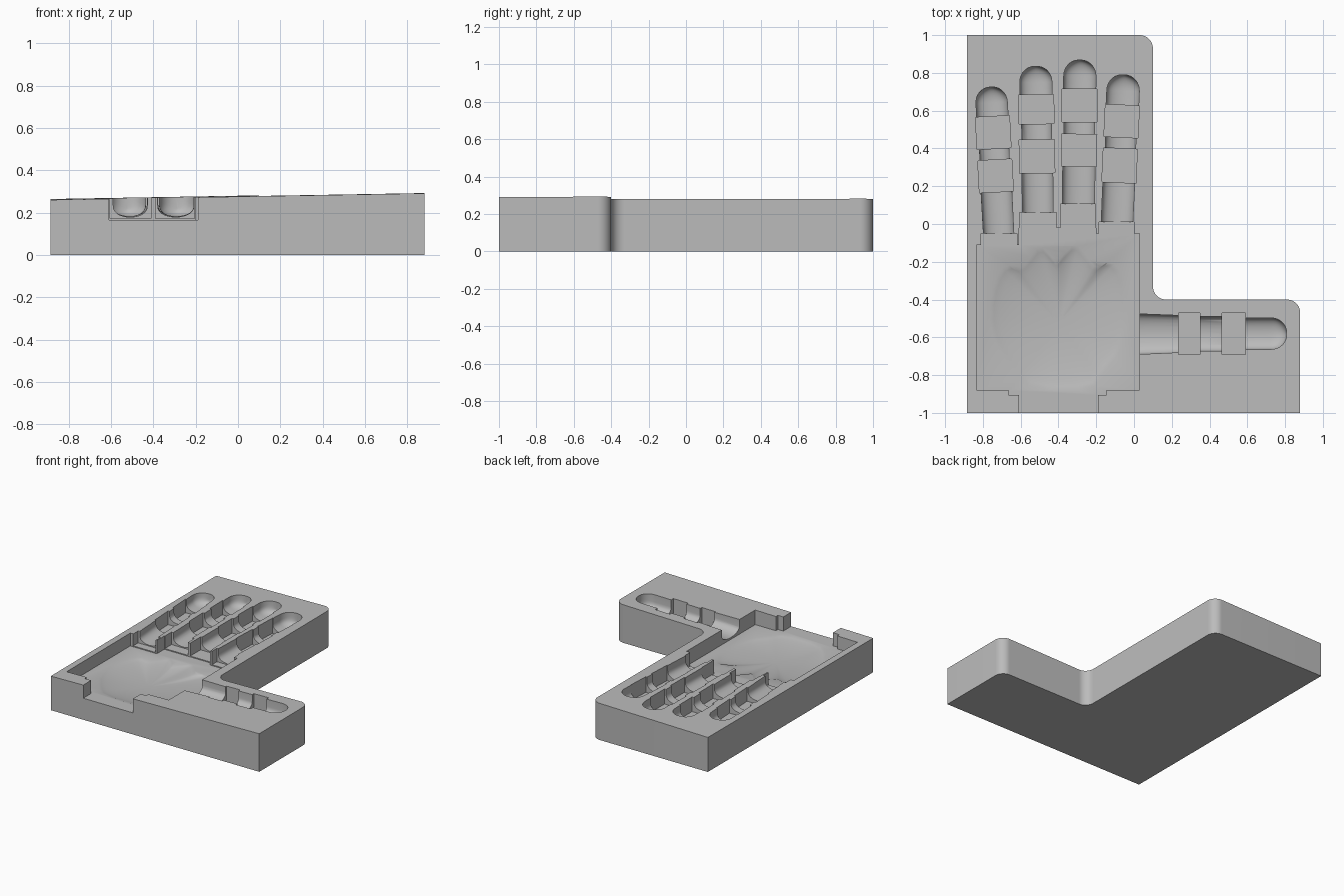
import bpy, bmesh, math
from mathutils import Vector, Matrix

cube = bpy.data.objects.get("Cube")
if cube:
    bpy.data.objects.remove(cube)

TOP, FLOOR = 0.42, 0.165

grey = bpy.data.materials.new("mould grey")
grey.use_nodes = True
grey.diffuse_color = (0.5, 0.5, 0.5, 1)
grey.node_tree.nodes["Principled BSDF"].inputs["Base Color"].default_value = (0.5, 0.5, 0.5, 1)


def make(name, bm):
    bmesh.ops.recalc_face_normals(bm, faces=bm.faces)
    mesh = bpy.data.meshes.new(name)
    bm.to_mesh(mesh)
    bm.free()
    mesh.materials.append(grey)
    ob = bpy.data.objects.new(name, mesh)
    bpy.context.collection.objects.link(ob)
    return ob


def loft(name, rings, matrix=Matrix()):
    """Closed skin through rings with equal point counts."""
    bm = bmesh.new()
    vs = [[bm.verts.new(matrix @ Vector(p)) for p in ring] for ring in rings]
    n = len(vs[0])
    for a, b in zip(vs, vs[1:]):
        for i in range(n):
            j = (i + 1) % n
            bm.faces.new((a[i], a[j], b[j], b[i]))
    bm.faces.new(vs[0])
    bm.faces.new(vs[-1])
    return make(name, bm)


def prism(name, outline, z0, z1, matrix=Matrix()):
    return loft(name, [[(x, y, z) for x, y in outline] for z in (z0, z1)], matrix)


def box(name, x0, x1, y0, y1, z0, matrix=Matrix()):
    return prism(name, [(x0, y0), (x1, y0), (x1, y1), (x0, y1)], z0, TOP, matrix)


def arc(cx, cy, r, a0, a1, n=10):
    angles = [math.radians(a0 + (a1 - a0) * i / n) for i in range(n + 1)]
    return [(cx + r * math.cos(a), cy + r * math.sin(a)) for a in angles]


# L-shaped block with rounded corners and a slightly sloping top
outline = [(-0.885, -1), (0.88, -1)]
outline += arc(0.81, -0.47, 0.07, 0, 90)
outline += arc(0.17, -0.33, 0.07, 270, 180)
outline += arc(0.03, 0.93, 0.07, 0, 90)
outline += [(-0.885, 1)]
block = loft("hand_mould_block", [
    [(x, y, 0) for x, y in outline],
    [(x, y, 0.278 + 0.0175 * x + 0.002 * y) for x, y in outline]])

cutters = []

# Palm tray, wrist channel and side slots in one outline
cutters.append(prism("palm_cutter", [
    (-0.61, -1.1), (-0.19, -1.1), (-0.19, -0.905), (-0.145, -0.905),
    (-0.145, -0.88), (0.03, -0.88), (0.03, -0.05), (-0.2, -0.05),
    (-0.2, -0.02), (-0.61, -0.02), (-0.61, -0.11), (-0.835, -0.11),
    (-0.835, -0.88), (-0.665, -0.88), (-0.665, -0.905), (-0.61, -0.905)], FLOOR, TOP))

# Shallow palm hollow with four lobes toward the fingers
shape = [(-0.53, -0.88), (-0.22, -0.88), (-0.17, -0.79), (-0.07, -0.68), (-0.03, -0.5),
         (-0.05, -0.28), (-0.12, -0.19), (-0.2, -0.24), (-0.25, -0.17), (-0.31, -0.1),
         (-0.38, -0.17), (-0.41, -0.21), (-0.44, -0.17), (-0.5, -0.11), (-0.56, -0.19),
         (-0.61, -0.24), (-0.68, -0.21), (-0.74, -0.3), (-0.77, -0.47), (-0.74, -0.63),
         (-0.63, -0.79)]
smooth = []
for i in range(len(shape)):
    a, b, c = (Vector(shape[(i + k) % len(shape)]) for k in (-1, 0, 1))
    smooth += [b * 0.75 + a * 0.25, b * 0.75 + c * 0.25]
center = Vector((-0.4, -0.52))
rings = []
for s in (1, 0.94, 0.85, 0.72, 0.55, 0.35, 0.12):
    z = FLOOR - 0.038 * (1 - s * s) ** 0.8
    rings.append([(*(center + (p - center) * s), z) for p in smooth])
rings.insert(0, [(p.x, p.y, FLOOR + 0.03) for p in smooth])
cutters.append(loft("palm_hollow_cutter", rings))


def u_section(t, w, zb, n=14):
    """Straight-walled trough with a rounded bottom."""
    ring = [(-w, t, TOP)]
    for i in range(n + 1):
        a = math.pi * i / n
        ring.append((-w * math.cos(a), t, zb + 0.055 * (1 - math.sin(a) ** 0.8)))
    return ring + [(w, t, TOP)]


def finger(name, base, tip, w0, w1, joints, joint_half, root=None):
    base, tip = Vector((*base, 0)), Vector((*tip, 0))
    d = tip - base
    length = d.length
    m = Matrix.Translation(base) @ Matrix.Rotation(math.atan2(d.y, d.x) - math.pi / 2, 4, "Z")
    (a0, a1), (b0, b1) = joints
    mid = w0 * 0.5 + w1 * 0.5
    # base and middle segments, then the round-ended tip
    stations = [(0, w0, 0.178), ((a0 + a1) / 2, mid, 0.185),
                (a1, mid * 0.95, 0.182), (b0, mid * 0.95, 0.182), ((b0 + b1) / 2, w1, 0.178)]
    for i in range(11):
        a = math.pi / 2 * i / 10.4
        stations.append((length - w1 + w1 * math.sin(a), w1 * math.cos(a) ** 0.9,
                         0.178 + 0.04 * (i / 10) ** 2))
    cutters.append(loft(name + "_groove_cutter", [u_section(*s) for s in stations], m))
    for k, (y0, y1) in enumerate(joints):
        cutters.append(box(f"{name}_joint_cutter_{k}", -joint_half, joint_half, y0, y1, 0.16, m))
    if root:
        cutters.append(box(name + "_root_cutter", *root, 0.172))


finger("little_finger", (-0.715, -0.08), (-0.758, 0.725), 0.08, 0.083,
       ((0.25, 0.42), (0.48, 0.65)), 0.09, (-0.81, -0.62, -0.13, -0.05))
finger("ring_finger", (-0.508, 0.0), (-0.521, 0.835), 0.08, 0.085,
       ((0.27, 0.445), (0.53, 0.685)), 0.093, (-0.605, -0.41, -0.04, 0.06))
finger("middle_finger", (-0.295, 0.02), (-0.286, 0.868), 0.085, 0.085,
       ((0.285, 0.455), (0.52, 0.695)), 0.093, (-0.39, -0.205, -0.04, 0.105))
finger("index_finger", (-0.092, -0.03), (-0.054, 0.79), 0.083, 0.086,
       ((0.25, 0.43), (0.49, 0.66)), 0.09, (-0.185, 0.0, -0.07, 0.01))
finger("thumb", (0.0, -0.583), (0.808, -0.58), 0.108, 0.083,
       ((0.235, 0.35), (0.465, 0.59)), 0.11)

# Carve all cavities into the block
bpy.context.view_layer.objects.active = block
for cutter in cutters:
    mod = block.modifiers.new("cavity", "BOOLEAN")
    mod.operation = "DIFFERENCE"
    mod.solver = "EXACT"
    mod.object = cutter
    bpy.ops.object.modifier_apply(modifier=mod.name)
    bpy.data.objects.remove(cutter)

bpy.ops.object.select_all(action="DESELECT")
block.select_set(True)
bpy.ops.object.shade_smooth_by_angle(angle=math.radians(30))
